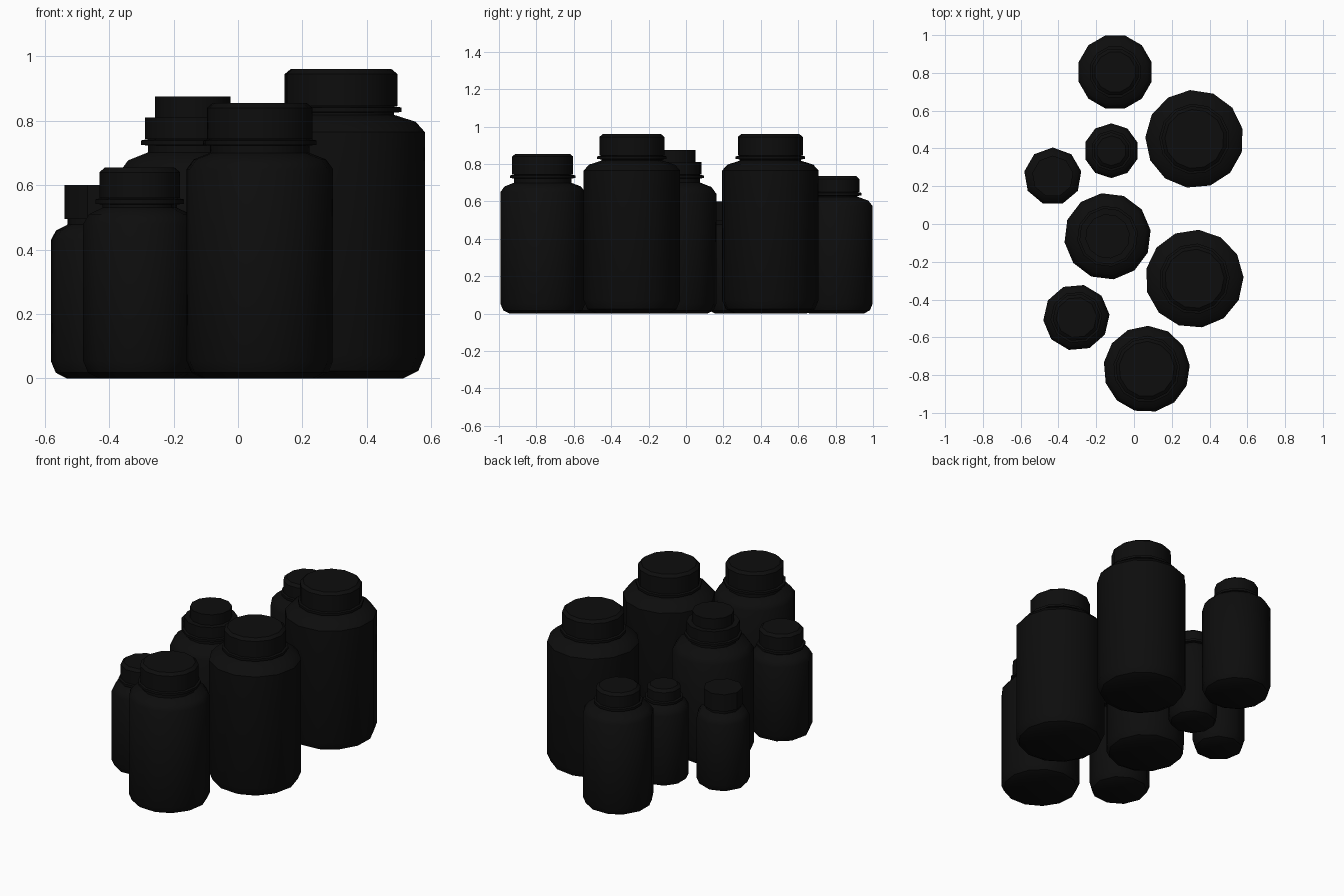
import bpy, bmesh, math

if "Cube" in bpy.data.objects:
    bpy.data.objects.remove(bpy.data.objects["Cube"])

mat = bpy.data.materials.new("black_plastic")
mat.diffuse_color = (0.004, 0.004, 0.004, 1)
mat.use_nodes = True
mat.node_tree.nodes["Principled BSDF"].inputs["Base Color"].default_value = mat.diffuse_color


def lathe(name, profile, center, sides, phase):
    """Revolve an (r, z) profile and close both ends."""
    bm = bmesh.new()
    rings = []
    for r, z in profile:
        rings.append([bm.verts.new((r * math.cos(phase + math.tau * i / sides),
                                    r * math.sin(phase + math.tau * i / sides), z))
                      for i in range(sides)])
    for a, b in zip(rings, rings[1:]):
        for i in range(sides):
            j = (i + 1) % sides
            bm.faces.new((a[i], a[j], b[j], b[i]))
    bm.faces.new(rings[0][::-1])
    bm.faces.new(rings[-1])
    mesh = bpy.data.meshes.new(name)
    bm.to_mesh(mesh)
    bm.free()
    ob = bpy.data.objects.new(name, mesh)
    ob.location = (center[0], center[1], 0)
    mesh.materials.append(mat)
    bpy.context.collection.objects.link(ob)
    bpy.ops.object.select_all(action='DESELECT')
    ob.select_set(True)
    bpy.context.view_layer.objects.active = ob
    bpy.ops.object.shade_smooth_by_angle(angle=math.radians(40))


def bottle(name, center, r, side, shoulder, cap_r, cap_z, top,
           sides, phase, base=0.03, ring=0.012, chamfer=0.015, tier=None):
    phase = math.radians(phase)
    neck = cap_r - 0.01
    # body: rounded base, straight wall, shoulder, neck and collar ring
    body = [(r - base * 1.7, 0), (r - base * 0.5, base * 0.6), (r, base * 1.8),
            (r, side), (r - (r - neck) * 0.3, side + (shoulder - side) * 0.6),
            (neck, shoulder), (neck, cap_z - 0.02)]
    if ring:
        body += [(cap_r + ring, cap_z - 0.018), (cap_r + ring, cap_z - 0.004)]
    body += [(neck, cap_z), (neck, cap_z + 0.01)]
    lathe(name + "_body", body, center, sides, phase)
    # cap: plain, chamfered or two-tier
    cap = [(cap_r, cap_z)]
    if tier:
        cap += [(cap_r, tier[1]), (tier[0], tier[1]), (tier[0], top)]
    elif chamfer:
        cap += [(cap_r, top - chamfer), (cap_r - chamfer * 1.2, top)]
    else:
        cap += [(cap_r, top)]
    lathe(name + "_cap", cap, center, sides, phase)


# large pair
for n, y, ph in (("large_bottle_back", 0.45, 12), ("large_bottle_front", -0.29, 2)):
    bottle(n, (0.32, y), 0.26, 0.765, 0.818, 0.175, 0.845, 0.96, 13, ph, base=0.04)
# medium bottles
bottle("medium_bottle_front", (0.067, -0.768), 0.229, 0.65, 0.70, 0.165, 0.743, 0.855, 13, 5)
bottle("medium_bottle_back", (-0.1, 0.805), 0.2, 0.575, 0.625, 0.127, 0.65, 0.735, 12, 15)
bottle("stepped_cap_bottle", (-0.14, -0.065), 0.23, 0.64, 0.702, 0.15, 0.743, 0.875, 12, 8,
       tier=(0.118, 0.81))
# small bottles
bottle("small_bottle_front", (-0.305, -0.495), 0.176, 0.48, 0.53, 0.126, 0.56, 0.655, 10, 5)
bottle("small_bottle_middle", (-0.12, 0.388), 0.145, 0.45, 0.50, 0.097, 0.52, 0.59, 10, 18)
bottle("small_bottle_left", (-0.43, 0.252), 0.153, 0.43, 0.478, 0.11, 0.495, 0.60, 9, 50,
       ring=0, chamfer=0)
